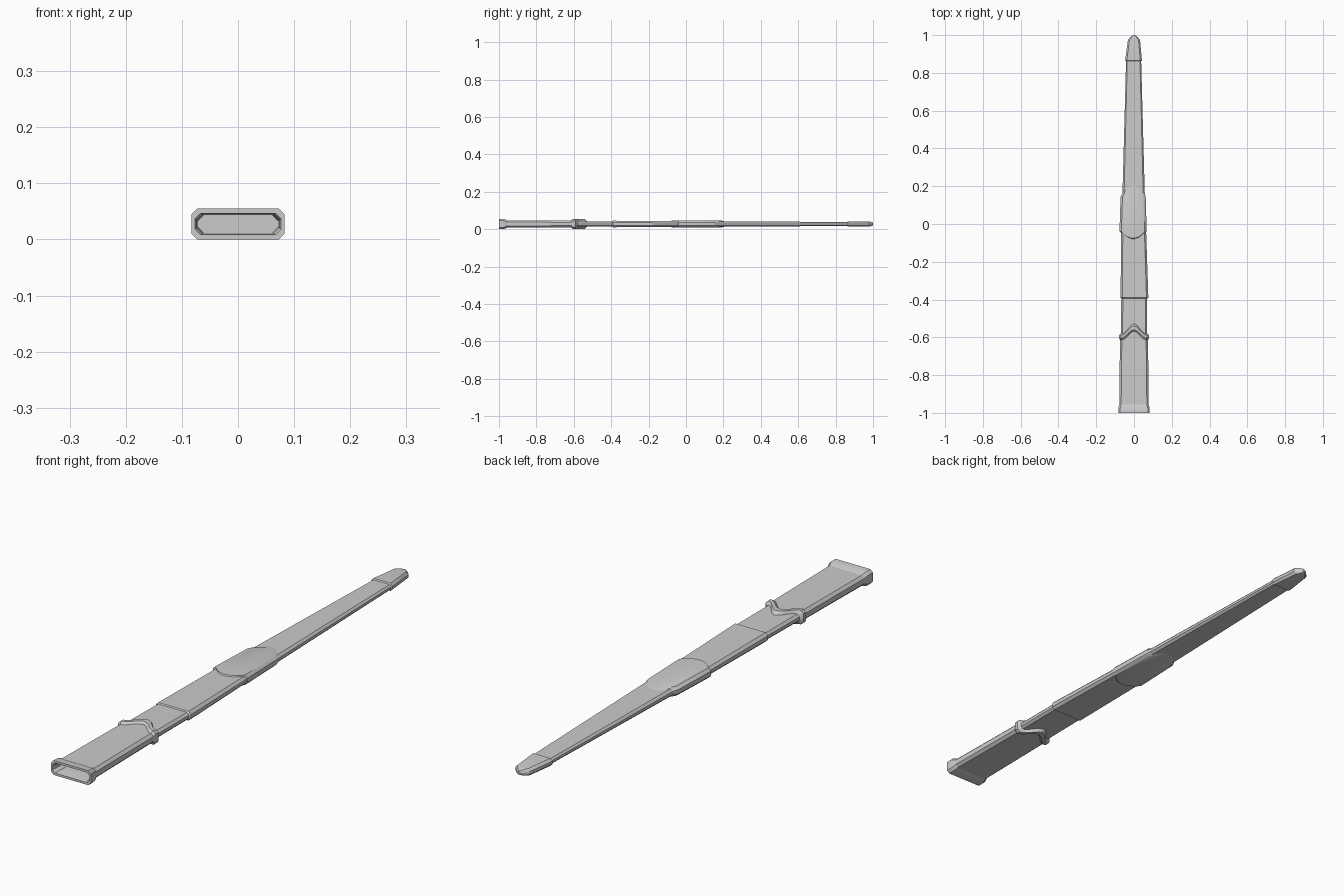
import bpy, math

if "Cube" in bpy.data.objects:
    bpy.data.objects.remove(bpy.data.objects["Cube"])

ZC = 0.0275   # height of the centre line
N = 14        # columns across each broad face


def section(y, xl, xr, h, bulge=0.0, bell=False):
    """Chamfered rectangle whose broad faces bow along y by 'bulge'."""
    c = min(0.010, h * 0.6)
    mid, half = (xl + xr) / 2, (xr - xl) / 2
    top = []
    for i in range(N + 1):
        u = 2 * i / N - 1
        k = (1 + math.cos(math.pi * u)) / 2 if bell else 1 - u * u
        top.append((mid + u * (half - c), y + bulge * k, h))
    side = [(xr, y, h - c), (xr, y, c - h)]
    bottom = [(x, yy, -z) for x, yy, z in reversed(top)]
    other = [(xl, y, c - h), (xl, y, h - c)]
    return [(x, yy, z + ZC) for x, yy, z in top + side + bottom + other]


def loft(name, stations, bell=False, cap_start=False, cap_end=False):
    rings = [section(*s, bell=bell) for s in stations]
    n = len(rings[0])
    verts = [v for r in rings for v in r]
    faces = []
    for a in range(len(rings) - 1):
        for i in range(n):
            j = (i + 1) % n
            faces.append((a * n + i, a * n + j, (a + 1) * n + j, (a + 1) * n + i))

    def cap(o):
        # strips joining the top face to the bottom face
        def low(i):
            return o + 2 * N + 3 - i
        out = [(o + i, o + i + 1, low(i + 1), low(i)) for i in range(N)]
        out.append((o + N, o + N + 1, o + N + 2, o + N + 3))
        out.append((o, low(0), o + n - 2, o + n - 1))
        return out
    if cap_start:
        faces += [tuple(reversed(f)) for f in cap(0)]
    if cap_end:
        faces += cap((len(rings) - 1) * n)
    mesh = bpy.data.meshes.new(name)
    mesh.from_pydata(verts, [], faces)
    obj = bpy.data.objects.new(name, mesh)
    bpy.context.collection.objects.link(obj)
    # consistent outward normals and crisp steps
    bpy.context.view_layer.objects.active = obj
    obj.select_set(True)
    bpy.ops.object.mode_set(mode='EDIT')
    bpy.ops.mesh.select_all(action='SELECT')
    bpy.ops.mesh.normals_make_consistent(inside=False)
    bpy.ops.object.mode_set(mode='OBJECT')
    bpy.ops.object.shade_smooth_by_angle(angle=math.radians(35))
    obj.select_set(False)
    return obj


# flared mouth lip with a recessed opening
loft("mouth_lip", [(-0.955, -.077, .077, .0195), (-0.975, -.083, .083, .0275),
                   (-1.0, -.083, .083, .0275), (-1.0, -.077, .077, .0190),
                   (-0.99, -.073, .073, .0165), (-0.92, -.071, .071, .0160)],
     cap_end=True)

# upper sleeve below the mouth
loft("throat_sleeve", [(-0.96, -.078, .078, .0200), (-0.59, -.074, .074, .0190, .045)],
     bell=True)

# raised band with an arched front edge
loft("arched_band", [(-0.615, -.073, .073, .0180, .045), (-0.605, -.079, .079, .0265, .045),
                     (-0.590, -.079, .079, .0265, .050), (-0.580, -.070, .070, .0140, .052)],
     bell=True)

# narrow neck between the band and the grip section
loft("neck", [(-0.61, -.070, .070, .0150), (-0.37, -.067, .070, .0140)])

# stepped upper body
loft("upper_body", [(-0.395, -.066, .069, .0135), (-0.39, -.071, .076, .0175),
                    (0.0, -.068, .063, .0150)])

# middle collar with rounded ends
loft("middle_collar", [(-0.045, -.068, .062, .0145, -.035), (-0.04, -.077, .067, .0190, -.035),
                       (0.145, -.071, .062, .0180, .045), (0.165, -.060, .056, .0130, .045)])

# long tapering lower body
loft("lower_body", [(0.05, -.064, .060, .0150), (0.20, -.060, .056, .0142),
                    (0.90, -.041, .037, .0105)])

# metal tip cover
loft("tip_cover", [(0.862, -.041, .036, .0105), (0.866, -.047, .042, .0145),
                   (0.975, -.032, .032, .0140), (0.990, -.019, .019, .0115),
                   (1.0, -.005, .005, .0070)],
     cap_end=True)
